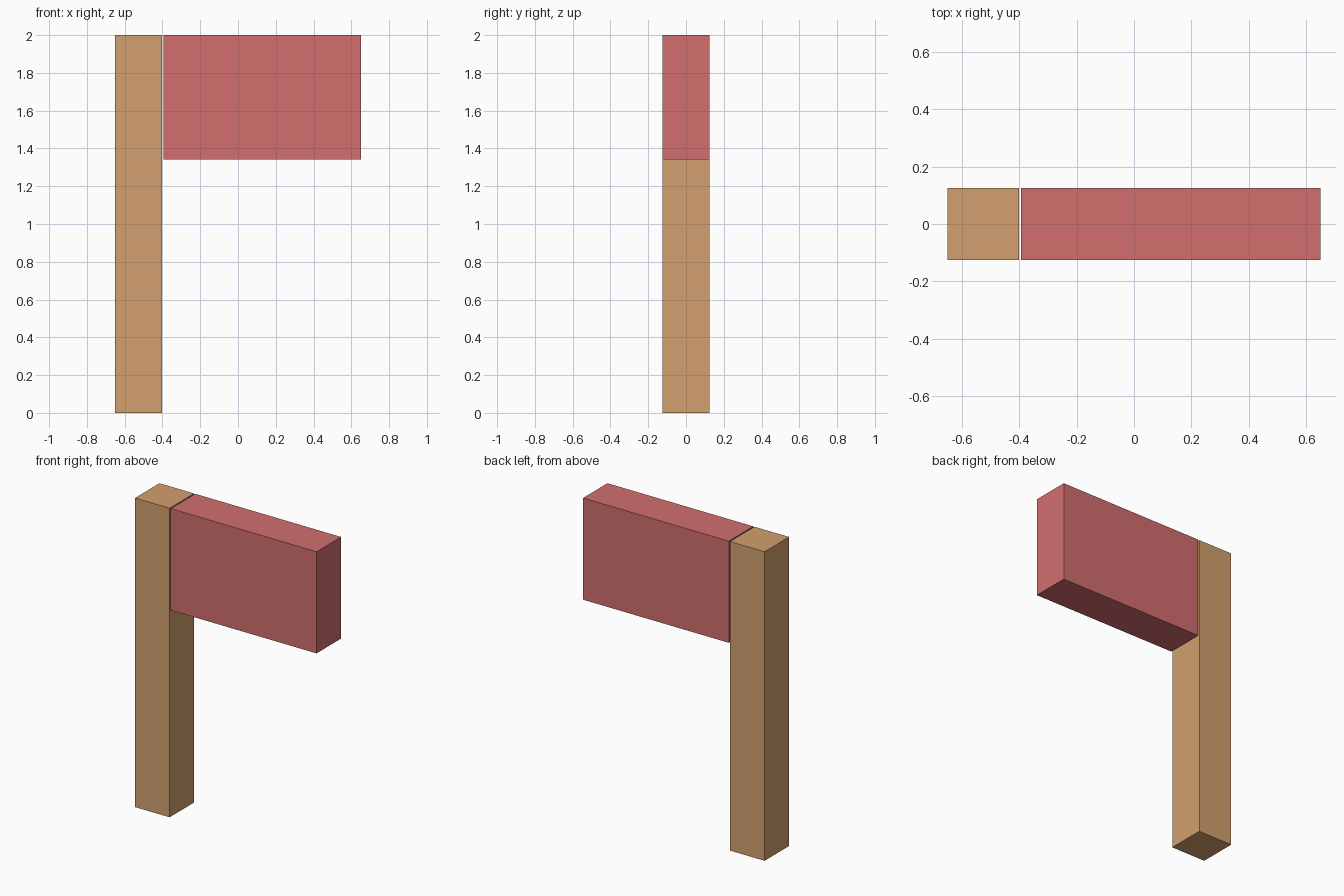
import bpy

if "Cube" in bpy.data.objects:
    bpy.data.objects.remove(bpy.data.objects["Cube"])


def material(name, rgb):
    mat = bpy.data.materials.new(name)
    mat.diffuse_color = (*rgb, 1.0)
    mat.use_nodes = True
    mat.node_tree.nodes["Principled BSDF"].inputs["Base Color"].default_value = mat.diffuse_color
    return mat


def box(name, x, y, z, mat):
    """Axis-aligned box from (min, max) ranges."""
    ranges = (x, y, z)
    bpy.ops.mesh.primitive_cube_add(size=1, location=[(a + b) / 2 for a, b in ranges])
    obj = bpy.context.object
    obj.name = name
    obj.scale = [b - a for a, b in ranges]
    bpy.ops.object.transform_apply(location=False, rotation=False, scale=True)
    obj.data.materials.append(mat)
    return obj


wood = material("wood", (0.645, 0.352, 0.156))
red = material("red", (0.645, 0.156, 0.156))
depth = (-0.125, 0.125)

# Upright post
box("post", (-0.65, -0.402), depth, (0.0, 2.0), wood)

# Flag panel, separated from the post by a thin gap
box("flag_panel", (-0.394, 0.65), depth, (1.342, 2.0), red)
